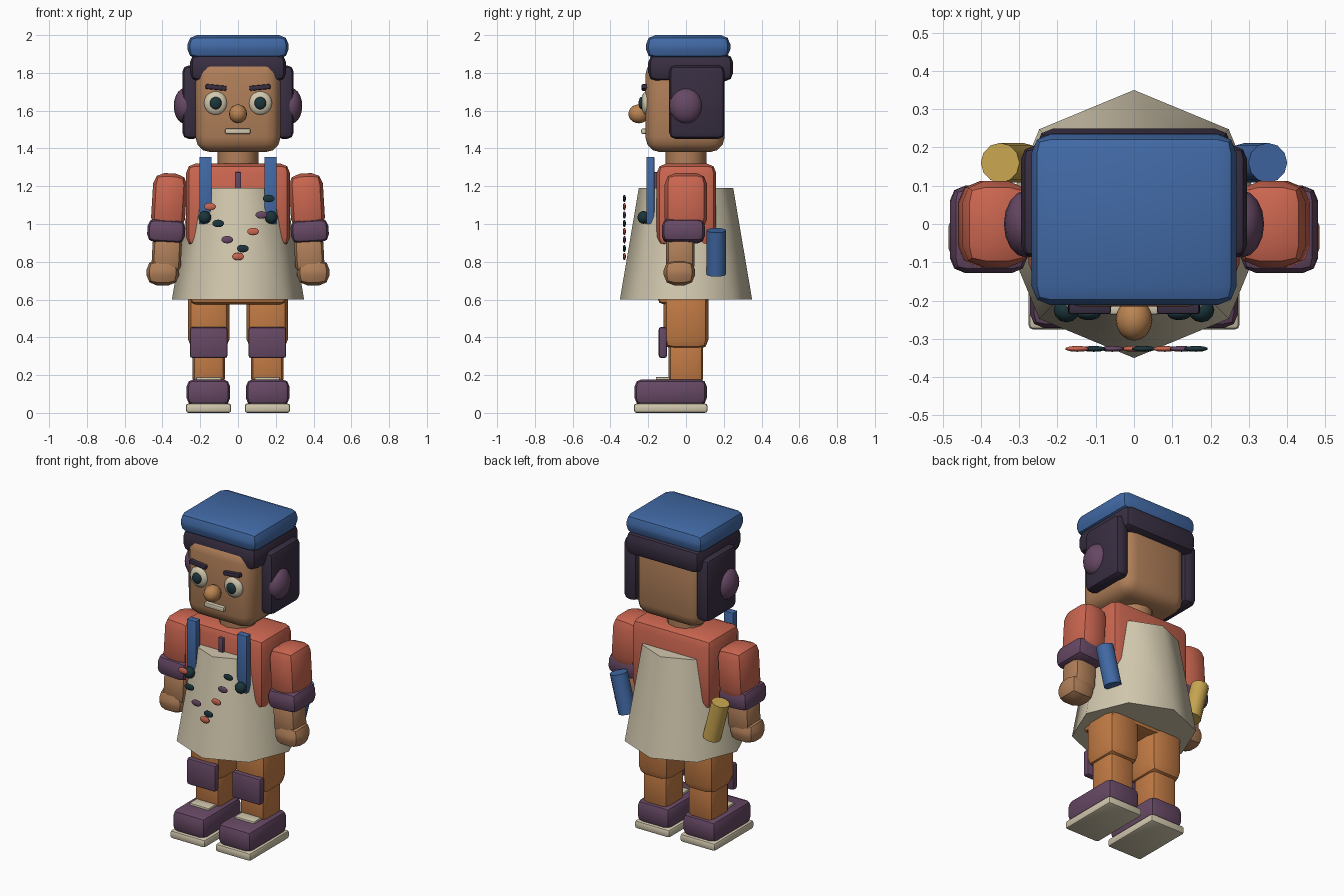
import bpy, bmesh
from math import radians
from mathutils import Matrix, Euler, Vector

cube = bpy.data.objects.get("Cube")
if cube:
    bpy.data.objects.remove(cube, do_unlink=True)


def srgb(code):
    out = []
    for i in (0, 2, 4):
        c = int(code[i:i + 2], 16) / 255
        out.append(c / 12.92 if c < 0.04 else ((c + 0.055) / 1.055) ** 2.4)
    return (*out, 1)


def material(name, code):
    m = bpy.data.materials.new(name)
    m.use_nodes = True
    m.diffuse_color = srgb(code)
    m.node_tree.nodes["Principled BSDF"].inputs["Base Color"].default_value = srgb(code)
    return m


blue = material("denim_blue", "4169a5")
dark = material("dark_hair", "382e41")
skin = material("skin", "b07f59")
nose_tone = material("warm_skin", "bb8452")
purple = material("plum", "664864")
cream = material("cream", "d2c8ae")
red = material("coral_red", "cb6650")
orange = material("orange_cloth", "c47c45")
yellow = material("mustard", "c8a651")
teal = material("dark_teal", "1b353b")


def finish(name, bm, mat, loc, rot=(0, 0, 0), angle=40):
    """Smooth the faces, keep steep edges sharp and add the object."""
    for f in bm.faces:
        f.smooth = True
    for e in bm.edges:
        e.smooth = len(e.link_faces) == 2 and e.calc_face_angle(0) < radians(angle)
    me = bpy.data.meshes.new(name)
    bm.to_mesh(me)
    bm.free()
    me.materials.append(mat)
    ob = bpy.data.objects.new(name, me)
    ob.location = loc
    ob.rotation_euler = Euler(rot)
    bpy.context.scene.collection.objects.link(ob)
    return ob


def box(name, mat, x, y, z, bevel=0.0, rot=(0, 0, 0), segments=2):
    """Rounded box between (min, max) ranges on each axis."""
    lo, hi = Vector((x[0], y[0], z[0])), Vector((x[1], y[1], z[1]))
    bm = bmesh.new()
    bmesh.ops.create_cube(bm, size=1, matrix=Matrix.Diagonal((*(hi - lo), 1)))
    if bevel:
        bmesh.ops.bevel(bm, geom=bm.edges[:], offset=bevel, segments=segments,
                        profile=0.5, affect='EDGES')
    return finish(name, bm, mat, (lo + hi) / 2, rot)


def ball(name, mat, loc, radii, rot=(0, 0, 0), sides=16):
    bm = bmesh.new()
    bmesh.ops.create_uvsphere(bm, u_segments=sides, v_segments=sides // 2 + 2, radius=1,
                              matrix=Matrix.Diagonal((*radii, 1)))
    return finish(name, bm, mat, loc, rot, 60)


def cone(name, mat, loc, r1, r2, height, sides, rot=(0, 0, 0)):
    bm = bmesh.new()
    bmesh.ops.create_cone(bm, cap_ends=True, segments=sides, radius1=r1, radius2=r2, depth=height)
    return finish(name, bm, mat, loc, rot, 60)


def span(side, a, b):
    """Range on x for the left (1) or right (-1) side."""
    return tuple(sorted((side * a, side * b)))


# Body
box("hips", orange, (-.255, .255), (-.15, .12), (.575, .8), .03)
box("torso", red, (-.275, .275), (-.155, .16), (.88, 1.32), .05)
cone("apron", cream, (0, 0, .895), .35, .25, .59, 8)
cone("neck", skin, (0, 0, 1.35), .108, .108, .16, 12)
box("shirt_placket", purple, (-.016, .016), (-.172, -.14), (1.17, 1.275), .004)

# Head, hair and hat
box("head", skin, (-.225, .225), (-.215, .205), (1.38, 1.87), .08, segments=3)
box("hair_band", dark, (-.255, .255), (-.2, .25), (1.755, 1.9), .045)
box("cap", blue, (-.268, .268), (-.212, .235), (1.875, 2), .05)
ball("nose", nose_tone, (0, -.25, 1.583), (.048, .055, .05))
box("mouth", cream, (-.068, .066), (-.237, -.205), (1.476, 1.506), .008)

for side, tag in ((1, "left"), (-1, "right")):
    # Face and hair
    box(tag + "_side_hair", dark, span(side, .2, .295), (-.09, .205), (1.45, 1.84), .035)
    ball(tag + "_ear_muff", purple, (side * .28, 0, 1.625), (.06, .088, .095))
    ball(tag + "_eye", cream, (side * .118, -.208, 1.64), (.062, .03, .064))
    ball(tag + "_pupil", teal, (side * .118, -.235, 1.64), (.031, .016, .033))
    box(tag + "_eyebrow", dark, span(side, .06, .172), (-.235, -.2), (1.71, 1.736),
        .006, (0, side * -.1, 0))

    # Arms
    box(tag + "_sleeve", red, span(side, .275, .455), (-.113, .112), (.97, 1.268),
        .058, (0, side * -.06, 0))
    box(tag + "_cuff", purple, span(side, .28, .48), (-.128, .1), (.9, 1.025),
        .04, (0, side * -.06, 0))
    box(tag + "_forearm", skin, span(side, .3, .455), (-.105, .045), (.74, .94),
        .04, (0, side * -.05, 0))
    box(tag + "_hand", skin, span(side, .312, .485), (-.118, .048), (.675, .812), .055)

    # Legs
    box(tag + "_thigh", orange, span(side, .045, .265), (-.12, .12), (.335, .7), .055)
    box(tag + "_shin", orange, span(side, .07, .24), (-.092, .09), (.15, .42), .03)
    box(tag + "_knee_pad", purple, span(side, .055, .255), (-.145, -.1), (.29, .455), .015)
    box(tag + "_shoe", purple, span(side, .042, .272), (-.272, .11), (.04, .178), .038)
    box(tag + "_sole", cream, span(side, .036, .276), (-.276, .114), (0, .05), .014)
    box(tag + "_shoe_tongue", cream, span(side, .088, .222), (-.16, -.08), (.165, .19), .005)

    # Apron straps and their buttons
    box(tag + "_strap", blue, span(side, .14, .205), (-.21, -.168), (1, 1.355), .003)
    ball(tag + "_strap_button", teal, (side * .176, -.225, 1.035), (.034, .032, .034), sides=12)

    # Rolls hanging at the back of the hips
    cone(tag + "_hip_roll", blue if side > 0 else yellow, (side * .32, .16, .85),
         .052, .052, .24, 12, (0, side * .25, 0))

# Bead string hanging in front of the apron
beads = [(-.148, 1.092), (-.105, 1.003), (-.057, .917), (0, .828),
         (.026, .87), (.08, .96), (.124, 1.048), (.162, 1.135)]
colours = [red, teal, purple]
for i, (x, z) in enumerate(beads):
    # The two strands run through the same colours, one step apart
    mat = colours[(i if i < 4 else i - 3) % 3]
    if i > 3:
        mat = (teal, red, purple, teal)[i - 4]
    ball("bead_%d" % (i + 1), mat, (x, -.326, z), (.033, .008, .02), sides=10)
